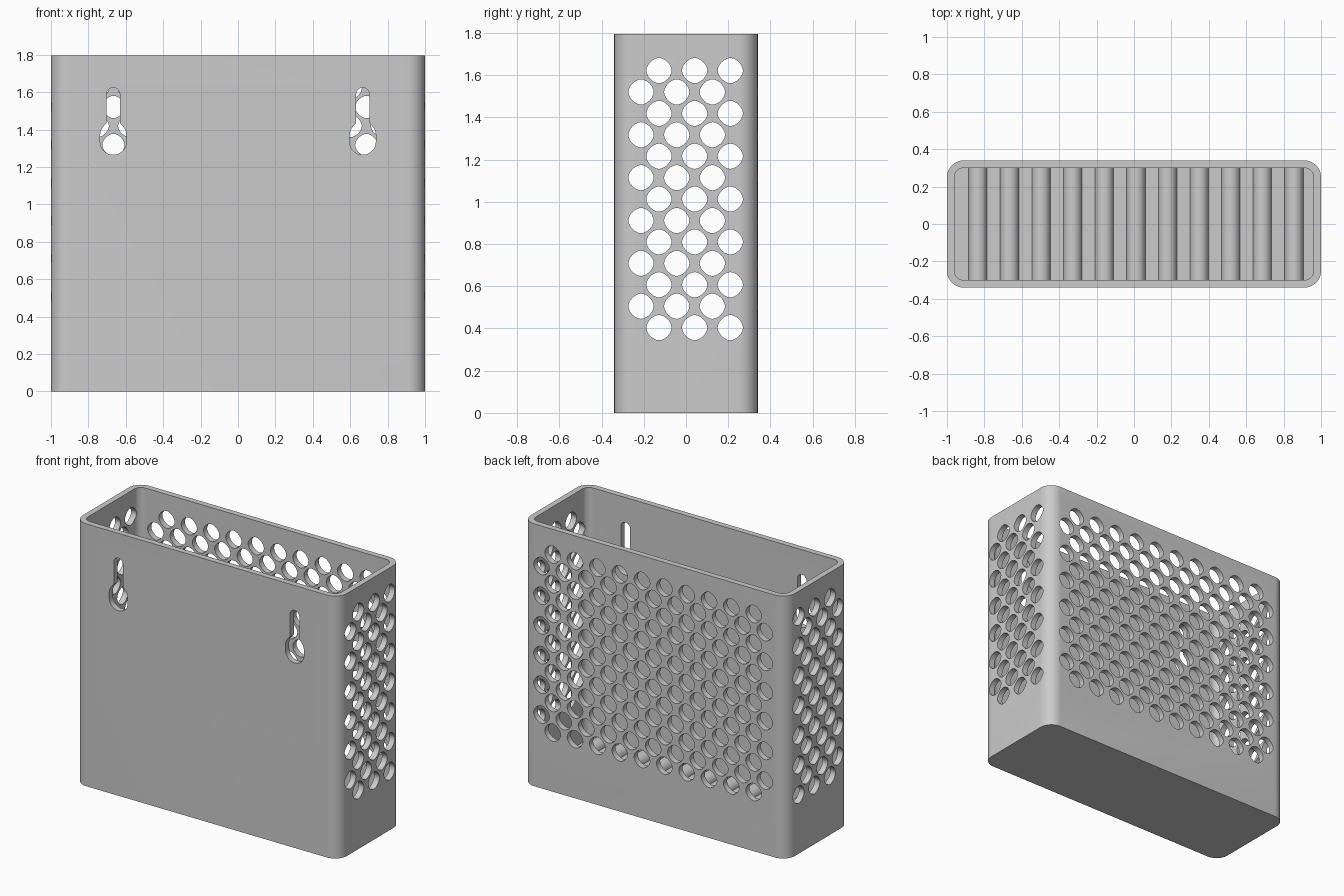
import bpy, bmesh, math
from mathutils import Vector

cube = bpy.data.objects.get("Cube")
if cube:
    bpy.data.objects.remove(cube, do_unlink=True)

HALF_X, HALF_Y, HEIGHT, WALL, FLOOR = 1.0, 0.34, 1.795, 0.04, 0.06
PITCH, ROW, SHIFT = 0.169, 0.1015, 0.0105

grey = bpy.data.materials.new("light_grey_plastic")
grey.use_nodes = True
grey.diffuse_color = (0.6, 0.6, 0.6, 1)
grey.node_tree.nodes["Principled BSDF"].inputs["Base Color"].default_value = (0.6, 0.6, 0.6, 1)


def prism(bm, points, direction):
    """Extrude a closed outline into a solid."""
    face = bm.faces.new([bm.verts.new(p) for p in points])
    ext = bmesh.ops.extrude_face_region(bm, geom=[face])
    verts = [g for g in ext["geom"] if isinstance(g, bmesh.types.BMVert)]
    bmesh.ops.translate(bm, verts=verts, vec=direction)


def finish(bm, name):
    bmesh.ops.recalc_face_normals(bm, faces=bm.faces)
    mesh = bpy.data.meshes.new(name)
    bm.to_mesh(mesh)
    bm.free()
    mesh.materials.append(grey)
    obj = bpy.data.objects.new(name, mesh)
    bpy.context.collection.objects.link(obj)
    return obj


def arc(cx, cy, r, start, end, steps):
    return [(cx + r * math.cos(math.radians(start + (end - start) * i / steps)),
             cy + r * math.sin(math.radians(start + (end - start) * i / steps)))
            for i in range(steps + 1)]


def rounded_box(name, hx, hy, r, z0, z1):
    outline = []
    for k, (sx, sy) in enumerate(((1, 1), (-1, 1), (-1, -1), (1, -1))):
        outline += arc(sx * (hx - r), sy * (hy - r), r, 90 * k, 90 * k + 90, 10)
    bm = bmesh.new()
    prism(bm, [(x, y, z0) for x, y in outline], Vector((0, 0, z1 - z0)))
    return finish(bm, name)


def hole_outline(u, v, r=0.06, power=1.75, sides=24):
    """Round hole drawn slightly towards a diamond."""
    pts = []
    for i in range(sides):
        a = math.tau * i / sides
        c, s = math.cos(a), math.sin(a)
        pts.append((u + r * math.copysign(abs(c) ** (2 / power), c),
                    v + r * math.copysign(abs(s) ** (2 / power), s)))
    return pts


def cut(target, cutter):
    mod = target.modifiers.new("cut", "BOOLEAN")
    mod.operation = "DIFFERENCE"
    mod.solver = "EXACT"
    mod.object = cutter
    cutter.hide_render = True
    bpy.context.view_layer.objects.active = target
    bpy.ops.object.modifier_apply(modifier=mod.name)
    bpy.data.objects.remove(cutter, do_unlink=True)


# Hollow container
body = rounded_box("container_body", HALF_X, HALF_Y, 0.09, 0, HEIGHT)
cut(body, rounded_box("cavity_cutter", HALF_X - WALL, HALF_Y - WALL, 0.05, FLOOR, HEIGHT + 0.1))

# Staggered ventilation holes in the back wall and both side walls
back, side = bmesh.new(), bmesh.new()
for row in range(13):
    z = 1.622 - ROW * row
    odd = row % 2
    for i in range(10 + odd):
        x = SHIFT + (i - (9 + odd) / 2) * PITCH
        prism(back, [(u, 0.29, v) for u, v in hole_outline(x, z)], Vector((0, 0.1, 0)))
    for i in range(3):
        y = (i - 1) * PITCH + (-0.044 if odd else 0.041)
        prism(side, [(-1.1, u, v) for u, v in hole_outline(y, z)], Vector((2.2, 0, 0)))
cut(body, finish(back, "back_hole_cutter"))
cut(body, finish(side, "side_hole_cutter"))

# Keyhole hanging slots in the front wall
keys = bmesh.new()
for x in (-0.667, 0.667):
    outline = arc(x, 1.59, 0.035, 0, 180, 10)
    outline += [(x - 0.035, 1.435)]
    outline += arc(x, 1.37, 0.07, 135, 180, 4)
    outline += arc(x, 1.335, 0.07, 180, 360, 16)
    outline += arc(x, 1.37, 0.07, 0, 45, 4)
    outline += [(x + 0.035, 1.435)]
    prism(keys, [(u, -0.4, v) for u, v in outline], Vector((0, 0.11, 0)))
cut(body, finish(keys, "keyhole_cutter"))

# Rounded ridges across the inside floor
ridges = bmesh.new()
for i in range(11):
    x = SHIFT + (i - 5) * PITCH
    prism(ridges, [(u, -0.302, v) for u, v in arc(x, FLOOR - 0.002, 0.05, 0, 180, 14)],
          Vector((0, 0.604, 0)))
floor_ridges = finish(ridges, "floor_ridges")

# Smooth shading with crisp edges
for obj in (body, floor_ridges):
    bpy.ops.object.select_all(action="DESELECT")
    obj.select_set(True)
    bpy.context.view_layer.objects.active = obj
    bpy.ops.object.shade_smooth_by_angle(angle=math.radians(35))
